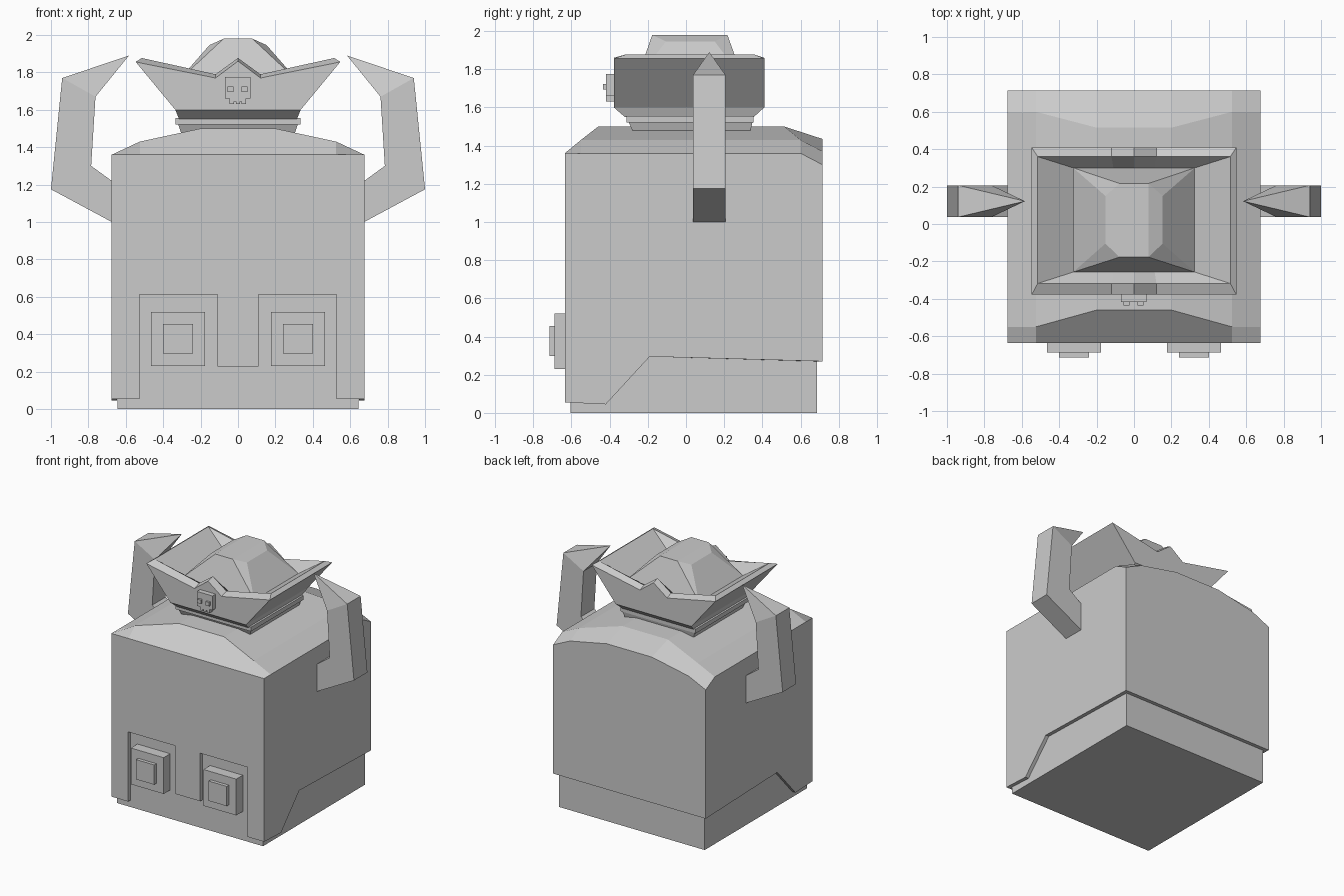
import bpy, bmesh

if "Cube" in bpy.data.objects:
    bpy.data.objects.remove(bpy.data.objects["Cube"])


def finish(bm, name, recalc=True):
    if recalc:
        bmesh.ops.recalc_face_normals(bm, faces=bm.faces)
    me = bpy.data.meshes.new(name)
    bm.to_mesh(me)
    bm.free()
    ob = bpy.data.objects.new(name, me)
    bpy.context.collection.objects.link(ob)
    return ob


def face(bm, pts):
    return bm.faces.new([bm.verts.new(p) for p in pts])


def loft(name, rings):
    """Skin a list of equal-length closed rings and cap both ends."""
    bm = bmesh.new()
    rs = [[bm.verts.new(p) for p in r] for r in rings]
    for a, b in zip(rs, rs[1:]):
        for i in range(len(a)):
            j = (i + 1) % len(a)
            bm.faces.new((a[i], a[j], b[j], b[i]))
    bm.faces.new(rs[0])
    bm.faces.new(rs[-1])
    bmesh.ops.remove_doubles(bm, verts=bm.verts, dist=1e-5)
    return finish(bm, name)


def rect(w, y0, y1, z):
    return [(-w, y0, z), (w, y0, z), (w, y1, z), (-w, y1, z)]


def box(name, x0, x1, y0, y1, z0, z1):
    return loft(name, [[(x0, y0, z), (x1, y0, z), (x1, y1, z), (x0, y1, z)] for z in (z0, z1)])


# Inner body
box("inner_body", -.645, .645, -.605, .685, 0, 1.25)

# Outer shell: roof grid plus front, back and side panels, thickened inward
half = [  # per column: x, then (y, z) along the depth
    (.2, [(-.635, 1.36), (-.46, 1.5), (.515, 1.5), (.715, 1.435)]),
    (.525, [(-.635, 1.36), (-.55, 1.43), (.6, 1.43), (.715, 1.37)]),
    (.675, [(-.635, 1.36), (-.55, 1.36), (.6, 1.36), (.715, 1.30)]),
]
cols = [[(-x, y, z) for y, z in c] for x, c in reversed(half)]
cols += [[(x, y, z) for y, z in c] for x, c in half]
bm = bmesh.new()
for a, b in zip(cols, cols[1:]):
    for i in range(3):
        face(bm, (a[i], b[i], b[i + 1], a[i + 1]))
lower = [(.11, .228), (.11, .612), (.527, .612), (.527, .055), (.675, .055)]
face(bm, [c[0] for c in reversed(cols)]
     + [(-x, -.635, z) for x, z in reversed(lower)]
     + [(x, -.635, z) for x, z in lower])
face(bm, [c[3] for c in cols] + [(.675, .715, .27), (-.675, .715, .27)])
hem = [(.715, .27), (-.19, .295), (-.42, .045), (-.635, .055)]
for c in (cols[0], cols[-1]):
    face(bm, c + [(c[0][0], y, z) for y, z in hem])
bmesh.ops.remove_doubles(bm, verts=bm.verts, dist=1e-4)
bmesh.ops.recalc_face_normals(bm, faces=bm.faces)
bm.normal_update()
if max(bm.faces, key=lambda f: f.calc_center_median().z).normal.z < 0:
    bmesh.ops.reverse_faces(bm, faces=bm.faces)
shell = finish(bm, "outer_shell", recalc=False)
mod = shell.modifiers.new("thickness", "SOLIDIFY")
mod.thickness = .029
mod.offset = -1
mod.use_even_offset = True

# Eyes and horns, mirrored left and right
for s, side in ((1, "right"), (-1, "left")):
    c = s * .321
    box("eye_" + side, c - .145, c + .145, -.688, -.6, .23, .52)
    box("pupil_" + side, c - .08, c + .08, -.715, -.68, .297, .455)
    sections = [((.65, .987), (.65, 1.202)), ((1, 1.175), (.785, 1.30)), ((.94, 1.77), (.762, 1.67))]
    rings = [[(s * a[0], .037, a[1]), (s * a[0], .207, a[1]),
              (s * b[0], .207, b[1]), (s * b[0], .037, b[1])] for a, b in sections]
    rings.append([(s * .583, .122, 1.89)] * 4)
    # tip ring collapses to one point, so build it as a cone of triangles
    bm = bmesh.new()
    vs = [[bm.verts.new(p) for p in r] for r in rings[:-1]]
    tip = bm.verts.new(rings[-1][0])
    bm.faces.new(vs[0])
    for i in range(4):
        j = (i + 1) % 4
        for a, b in zip(vs, vs[1:]):
            bm.faces.new((a[i], a[j], b[j], b[i]))
        bm.faces.new((vs[-1][i], vs[-1][j], tip))
    finish(bm, "horn_" + side)


# Hat brim: rings with a raised peak at the middle of front and back
def brim_ring(w, y0, y1, z, dip=None, peak=None, m=.12):
    dip, peak = dip or z, peak or z
    row = [(-w, z), (-m, dip), (0, peak), (m, dip), (w, z)]
    return [(x, y0, h) for x, h in row] + [(x, y1, h) for x, h in reversed(row)]


loft("hat_brim", [
    brim_ring(.315, -.32, .355, 1.55),
    brim_ring(.335, -.378, .41, 1.60),
    brim_ring(.547, -.378, .41, 1.856, 1.77, 1.86),
    brim_ring(.515, -.318, .36, 1.877, 1.79, 1.877),
    brim_ring(.325, -.257, .30, 1.75, m=.11),
])

# Hat band with tapered underside
loft("hat_band", [rect(.305, -.28, .338, 1.478), rect(.32, -.3, .348, 1.522),
                  rect(.333, -.312, .353, 1.522), rect(.333, -.312, .353, 1.556)])

# Hat crown: convex shape with clipped corners
bm = bmesh.new()
for p in (rect(.325, -.257, .30, 1.749) + rect(.153, -.105, .15, 1.946)
          + rect(.077, -.177, .217, 1.98)):
    bm.verts.new(p)
bmesh.ops.convex_hull(bm, input=bm.verts)
finish(bm, "hat_crown")

# Skull badge on the hat
outline = [(-.07, 1.775), (-.07, 1.66), (-.045, 1.66), (-.045, 1.632), (-.022, 1.632), (-.022, 1.645),
           (-.012, 1.645), (-.012, 1.632), (.01, 1.632), (.01, 1.645), (.02, 1.645), (.02, 1.632),
           (.042, 1.632), (.042, 1.66), (.067, 1.66), (.067, 1.775)]
loft("badge_skull", [[(x, y, z) for x, z in outline] for y in (-.418, -.37)])
for name, x in (("badge_eye_left", -.04), ("badge_eye_right", .034)):
    box(name, x - .016, x + .016, -.435, -.41, 1.694, 1.724)
